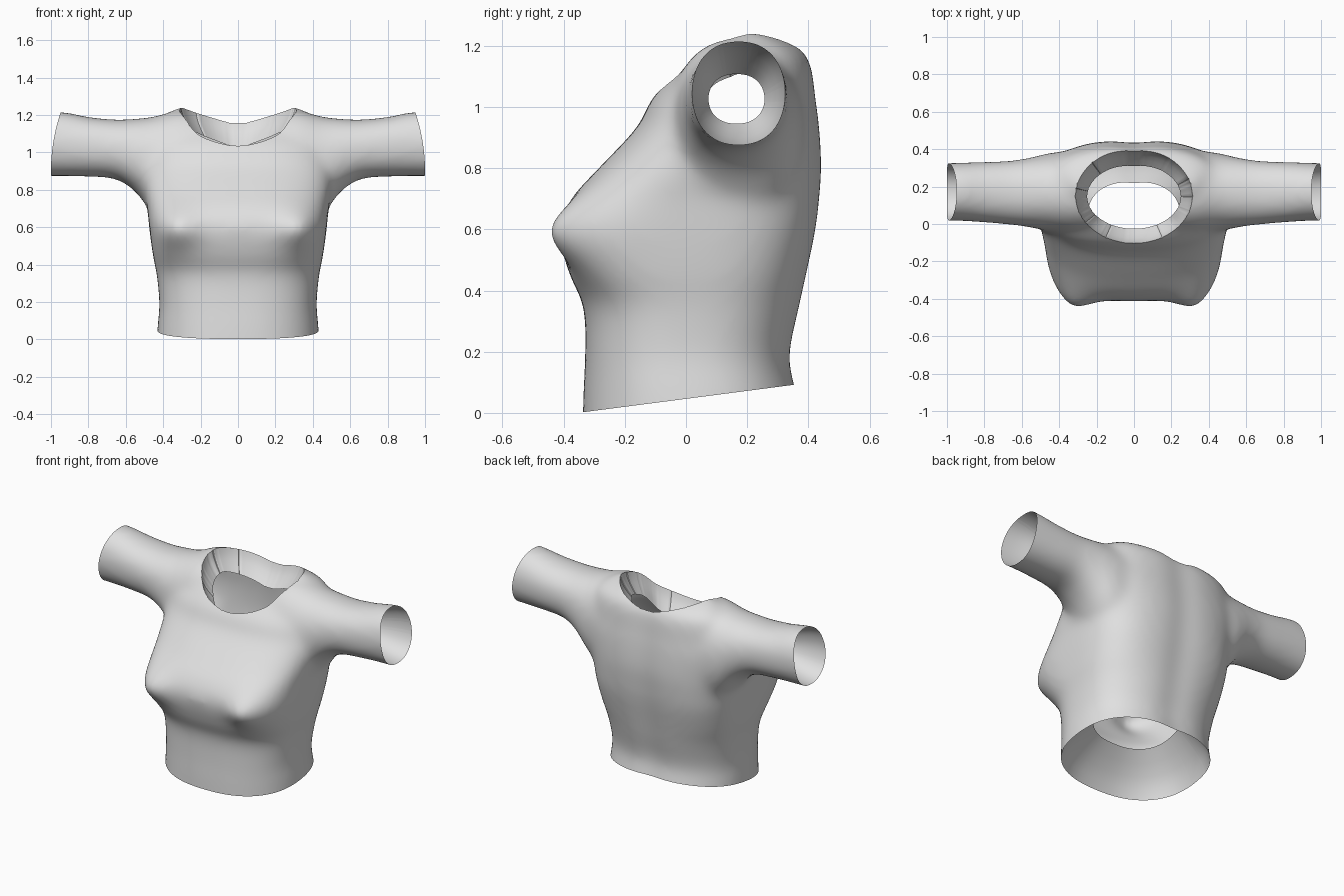
import bpy, bmesh, math
from mathutils import Vector

default = bpy.data.objects.get("Cube")
if default:
    bpy.data.objects.remove(default, do_unlink=True)

fabric = bpy.data.materials.new("light_grey_fabric")
fabric.use_nodes = True
colour = (0.75, 0.75, 0.75, 1)
fabric.diffuse_color = colour
fabric.node_tree.nodes["Principled BSDF"].inputs["Base Color"].default_value = colour


def superpower(value, n):
    return math.copysign(abs(value) ** (2 / n), value)


def oval(low_a, high_a, low_b, high_b, n, count=72):
    """Points of a superellipse filling the given rectangle."""
    points = []
    for i in range(count):
        t = math.tau * i / count
        a = (low_a + high_a) / 2 + (high_a - low_a) / 2 * superpower(math.cos(t), n)
        b = (low_b + high_b) / 2 + (high_b - low_b) / 2 * superpower(math.sin(t), n)
        points.append((a, b))
    return points


def refine(rows, steps=5):
    """Smooth in-between sections; the first column is the position."""
    def slope(i, k):
        before, after = rows[max(i - 1, 0)], rows[min(i + 1, len(rows) - 1)]
        return (after[k] - before[k]) / (after[0] - before[0])

    result = []
    for i, (low, high) in enumerate(zip(rows, rows[1:])):
        span = high[0] - low[0]
        for step in range(steps):
            t = step / steps
            ease = t * t * (3 - 2 * t)
            row = [low[0] + span * t]
            for k in range(1, len(low)):
                row.append(low[k] + (high[k] - low[k]) * ease
                           + span * t * (1 - t) * ((1 - t) * slope(i, k) - t * slope(i + 1, k)))
            result.append(row)
    return result + [list(rows[-1])]


def loft(bm, rings):
    """Closed skin over a list of equal rings."""
    loops = [[bm.verts.new(p) for p in ring] for ring in rings]
    for one, two in zip(loops, loops[1:]):
        for i in range(len(one)):
            bm.faces.new((one[i - 1], one[i], two[i], two[i - 1]))
    bm.faces.new(loops[0])
    bm.faces.new(loops[-1])


def make_object(name, bm):
    bmesh.ops.recalc_face_normals(bm, faces=bm.faces)
    mesh = bpy.data.meshes.new(name)
    bm.to_mesh(mesh)
    bm.free()
    obj = bpy.data.objects.new(name, mesh)
    bpy.context.scene.collection.objects.link(obj)
    return obj


# Torso sections: height, half width, front, back, squareness
torso = [
    (-.12, .44, -.34, .41, 2.4),
    (.08, .43, -.335, .366, 2.4),
    (.18, .42, -.33, .345, 2.5),
    (.35, .435, -.335, .378, 2.6),
    (.45, .455, -.38, .398, 2.9),
    (.6, .475, -.415, .428, 3.2),
    (.7, .485, -.375, .44, 3.1),
    (.8, .505, -.285, .448, 2.8),
    (.94, .515, -.155, .44, 2.7),
    (1.03, .5, -.11, .428, 2.6),
    (1.13, .46, -.01, .416, 2.5),
    (1.18, .42, .055, .392, 2.5),
    (1.22, .36, .11, .33, 2.5),
    (1.245, .32, .16, .25, 2.5),
]
# Sleeve sections from cuff to middle: x, front, back, bottom, top
sleeve = [
    (1.1, .017, .323, .872, 1.223),
    (.95, .017, .328, .872, 1.214),
    (.8, .007, .333, .869, 1.191),
    (.65, -.006, .34, .855, 1.176),
    (.55, -.02, .357, .79, 1.181),
    (.45, -.04, .38, .67, 1.192),
    (.31, -.06, .39, .6, 1.225),
    (0, -.05, .38, .6, 1.2),
]

# Solid body: torso and one tube through both sleeves
bm = bmesh.new()
loft(bm, [[(x, y, z) for x, y in oval(-w, w, front, back, n)]
          for z, w, front, back, n in refine(torso)])
half = refine(sleeve)
both = half + [[-row[0], *row[1:]] for row in reversed(half[:-1])]
loft(bm, [[(x, y, z) for y, z in oval(*box, 2.2)] for x, *box in both])
body = make_object("body_form", bm)

# Neck opening cutter
NECK_Y, NECK_RX, NECK_RY = .15, .312, .253
bm = bmesh.new()
neck = oval(-NECK_RX, NECK_RX, NECK_Y - NECK_RY, NECK_Y + NECK_RY, 2, 96)
loft(bm, [[(x, y, z) for x, y in neck] for z in (.8, 1.6)])
cutter = make_object("neck_cutter", bm)
cutter.hide_render = True

# Fuse, soften and cut the body
remesh = body.modifiers.new("fuse", "REMESH")
remesh.mode = "VOXEL"
remesh.voxel_size = .018
soften = body.modifiers.new("soften", "SMOOTH")
soften.factor = .5
soften.iterations = 32
cut = body.modifiers.new("neck", "BOOLEAN")
cut.operation = "DIFFERENCE"
cut.solver = "EXACT"
cut.object = cutter
graph = bpy.context.evaluated_depsgraph_get()
mesh = bpy.data.meshes.new_from_object(body.evaluated_get(graph))
bm = bmesh.new()
bm.from_mesh(mesh)
for helper in (body, cutter):
    bpy.data.objects.remove(helper, do_unlink=True)


# Open the neck by dropping the cut walls
def in_neck(v):
    return (v.co.x / NECK_RX) ** 2 + ((v.co.y - NECK_Y) / NECK_RY) ** 2 < 1.0002 and v.co.z > .7


walls = [f for f in bm.faces if all(in_neck(v) for v in f.verts)]
bmesh.ops.delete(bm, geom=walls, context="FACES")
bmesh.ops.remove_doubles(bm, verts=bm.verts, dist=.005)

# Open the hem and cuffs
for point, normal in (((0, 0, .046), (0, .13, -1)), ((1, 0, 0), (1, 0, 0)), ((-1, 0, 0), (-1, 0, 0))):
    bmesh.ops.bisect_plane(bm, geom=bm.verts[:] + bm.edges[:] + bm.faces[:], dist=.0001,
                           plane_co=point, plane_no=Vector(normal).normalized(), clear_outer=True)

# Slanted cuffs, soft bust and a shallow spine hollow
for v in bm.verts:
    x, y, z = v.co
    reach = max(0, abs(x) - .8) / .2
    rise = max(0, z - .9) / .31
    v.co.x -= math.copysign(.05 * reach * rise ** 2, x)
    if y > .3:
        v.co.y -= .012 * math.exp(-(x / .1) ** 2)
    elif y < 0:
        across, up = (abs(x) - .34) / .12, (z - .59) / .11
        v.co.y -= .07 * math.exp(-across ** 2 - up ** 2) * min(1, -y / .2)


# Facings turned inward at each opening, curving away from the rim
def add_facing(belongs, centre, scale, shift, steps=4):
    edges = [e for e in bm.edges if e.is_boundary and all(belongs(v.co) for v in e.verts)]
    rim = None
    for step in range(1, steps + 1):
        new = bmesh.ops.extrude_edge_only(bm, edges=edges)["geom"]
        verts = [g for g in new if isinstance(g, bmesh.types.BMVert)]
        edges = [g for g in new if isinstance(g, bmesh.types.BMEdge) and g.is_boundary]
        t, before = step / steps, (step - 1) / steps
        for v in verts:
            for k in range(3):
                ratio = (1 - (1 - scale[k]) * t ** 1.5) / (1 - (1 - scale[k]) * before ** 1.5)
                v.co[k] = centre[k] + (v.co[k] - centre[k]) * ratio + shift[k] / steps


add_facing(lambda p: p.z < .2, (0, .04, 0), (.58, .58, 1), (0, 0, .23))
add_facing(lambda p: p.z > .95 and abs(p.x) < .4, (0, .14, 0), (.8, .68, 1), (0, 0, -.125))
for side in (-1, 1):
    add_facing(lambda p: p.x * side > .9, (0, .155, 1.01), (1, .6, .48), (-side * .25, 0, 0))

# Finished garment
bm.to_mesh(mesh)
bm.free()
mesh.name = "shirt"
mesh.materials.clear()
mesh.materials.append(fabric)
shirt = bpy.data.objects.new("shirt", mesh)
bpy.context.scene.collection.objects.link(shirt)
bpy.ops.object.select_all(action="DESELECT")
shirt.select_set(True)
bpy.context.view_layer.objects.active = shirt
bpy.ops.object.shade_smooth_by_angle(angle=math.radians(45))
